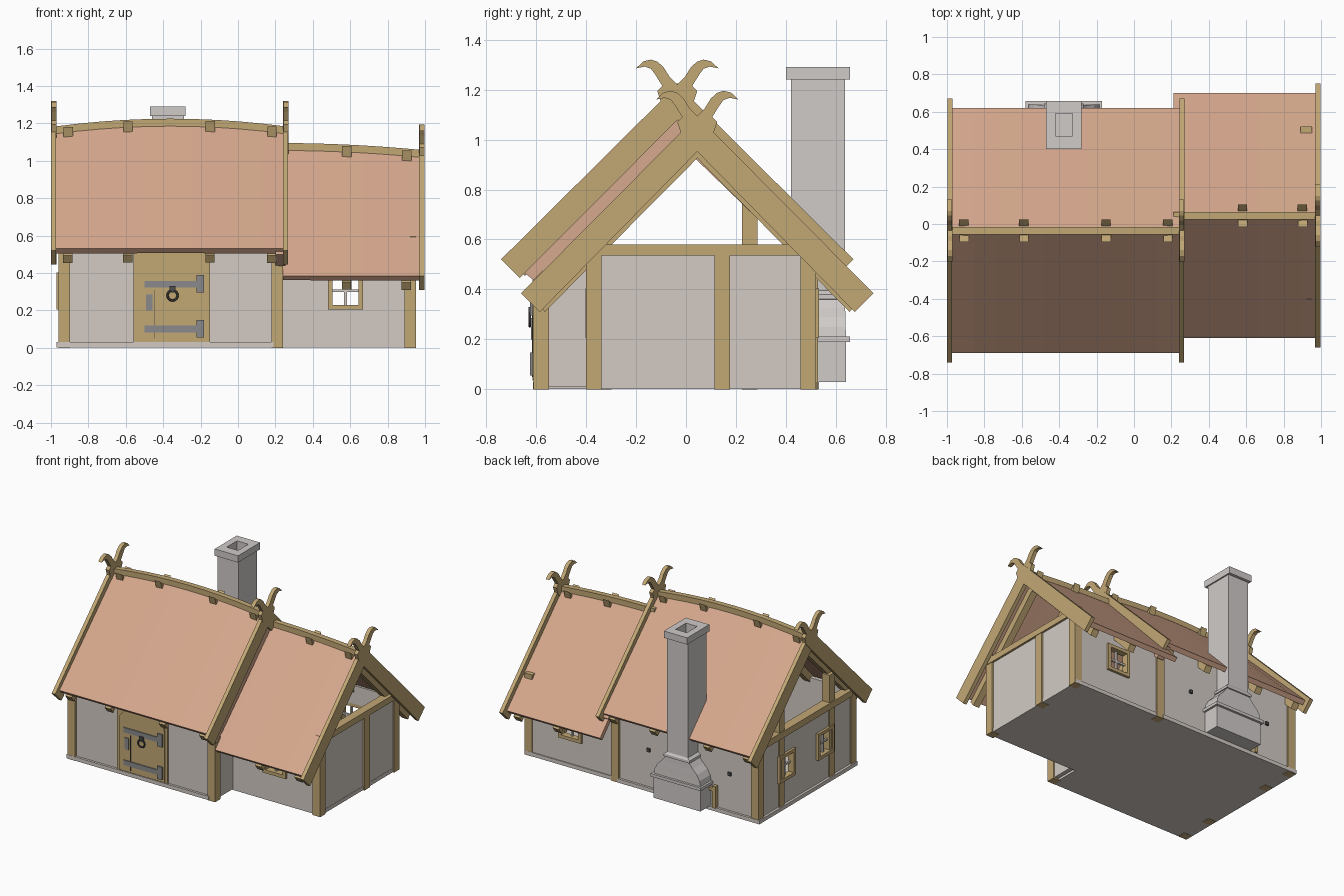
import bpy, bmesh, math

if "Cube" in bpy.data.objects:
    bpy.data.objects.remove(bpy.data.objects["Cube"])

def material(name, r, g, b):
    m = bpy.data.materials.new(name)
    m.diffuse_color = [((c / 255 + 0.055) / 1.055) ** 2.4 for c in (r, g, b)] + [1]
    m.use_nodes = True
    m.node_tree.nodes["Principled BSDF"].inputs["Base Color"].default_value = m.diffuse_color
    return m

WOOD = material("oak timber", 194, 168, 117)
ROOF = material("clay roof", 214, 168, 141)
WALL = material("plaster wall", 211, 203, 196)
STONE = material("chimney stone", 208, 203, 201)
METAL = material("hinge metal", 138, 138, 140)
IRON = material("dark iron", 78, 76, 76)

def finish(name, bm, mat):
    bmesh.ops.recalc_face_normals(bm, faces=bm.faces)
    me = bpy.data.meshes.new(name)
    bm.to_mesh(me)
    bm.free()
    me.materials.append(mat)
    ob = bpy.data.objects.new(name, me)
    bpy.context.collection.objects.link(ob)
    return ob

def add_loft(bm, sections):
    rings = [[bm.verts.new(p) for p in s] for s in sections]
    n = len(rings[0])
    for a, b in zip(rings, rings[1:]):
        for i in range(n):
            bm.faces.new((a[i], a[(i + 1) % n], b[(i + 1) % n], b[i]))
    bm.faces.new(rings[0][::-1])
    bm.faces.new(rings[-1])

def loft(name, sections, mat):
    bm = bmesh.new()
    add_loft(bm, sections)
    return finish(name, bm, mat)

def rect(x0, x1, y0, y1, z):
    return [(x0, y0, z), (x1, y0, z), (x1, y1, z), (x0, y1, z)]

def boxes(name, items, mat):
    bm = bmesh.new()
    for x0, x1, y0, y1, z0, z1 in items:
        add_loft(bm, [rect(x0, x1, y0, y1, z0), rect(x0, x1, y0, y1, z1)])
    return finish(name, bm, mat)

def prism(name, pts, x0, x1, mat):
    return loft(name, [[(x, y, z) for y, z in pts] for x in (x0, x1)], mat)

# ---------- roofs: ridge line, eaves, rafters, barge boards ----------
MAIN = dict(y=-0.035, w=0.655, ze=0.53, x0=-0.975, x1=0.25, zt=1.215, m=0.985,
            ridge=lambda x: 1.205 - 0.042 * ((x + 0.36) / 0.62) ** 2,
            rafters=(-0.91, -0.59, -0.15, 0.18), barges=(-0.985, 0.255))
ANNEX = dict(y=0.045, w=0.655, ze=0.385, x0=0.21, x1=0.975, zt=1.09, m=1.0,
             ridge=lambda x: 1.075 - 0.037 * ((x - 0.21) / 0.77) ** 2,
             rafters=(0.58, 0.90), barges=(0.983,))

def slab(R, x, top, th, cut):
    y, w, ze, zr = R["y"], R["w"], R["ze"], R["ridge"](x)
    m = (zr - ze) / w
    zb = ze - th + m * cut
    return [(x, y - w, ze - top), (x, y, zr - top), (x, y + w, ze - top),
            (x, y + w - cut, zb), (x, y, zr - th), (x, y - w + cut, zb)]

def build_roof(label, R):
    n, y = 10, R["y"]
    xs = [R["x0"] + (R["x1"] - R["x0"]) * i / n for i in range(n + 1)]
    loft(label + "_roof", [slab(R, x, 0, 0.05, 0.025) for x in xs], ROOF)
    loft(label + "_ridge_beam", [[(x, y + a, R["ridge"](x) + b) for a, b in
         ((-.02, -.02), (.02, -.02), (.02, .02), (-.02, .02))] for x in xs], WOOD)
    for x in R["rafters"]:
        zr = R["ridge"](x)
        m = (zr - R["ze"]) / R["w"]
        for k, s in enumerate((-1, 1)):
            pts = [(0.64, -0.05), (-0.06, -0.05), (-0.03, -0.12), (0.61, -0.12)]
            prism(label + "_rafter", [(y + s * u, zr + d - m * u) for u, d in pts],
                  x - 0.025 + 0.002 * k, x + 0.025 + 0.002 * k, WOOD)
    # barge boards cross at the ridge and end in curled horns
    zt, m = R["zt"], R["m"]
    horn = [(-.03, .035), (-.055, .075), (-.08, .097), (-.105, .105), (-.135, .098),
            (-.165, .07), (-.13, .077), (-.105, .068), (-.088, .045), (-.06, .0),
            (-.08, -.02), (-.062, -.075)]
    for x in R["barges"]:
        for k, s in enumerate((-1, 1)):
            pts = [(0.705, -m * 0.705)] + horn + [(0.63, -m * 0.705 - 0.075)]
            prism(label + "_barge_board", [(y + s * u, zt + z) for u, z in pts],
                  x - 0.015 + 0.002 * k, x + 0.013 + 0.002 * k, WOOD)

build_roof("main", MAIN)
build_roof("annex", ANNEX)
# deep closing strip where the main roof meets the annex
loft("roof_junction", [slab(MAIN, x, 0.03, 0.17, 0.08) for x in (0.2, 0.255)], ROOF)

# ---------- floor and walls ----------
boxes("floor", [(-0.97, 0.19, -0.612, 0.532, 0.002, 0.03),
                (0.19, 0.942, -0.385, 0.522, 0.002, 0.03)], WALL)

def place(axis, a0, a1, t0, t1, z0, z1):
    return (a0, a1, t0, t1, z0, z1) if axis == "x" else (t0, t1, a0, a1, z0, z1)

HW, WZ0, WZ1 = 0.08, 0.22, 0.39   # window half width, bottom and top

def wall(name, axis, a0, a1, t0, t1, top, holes=(), out=0):
    items, a = [], a0
    for c in holes:
        items += [place(axis, a, c - HW, t0, t1, 0.01, top),
                  place(axis, c - HW, c + HW, t0, t1, 0.01, WZ0),
                  place(axis, c - HW, c + HW, t0, t1, WZ1, top)]
        a = c + HW
        # window frame and glazing bars
        f0, f1 = (t0 - 0.018, t1) if out < 0 else (t0, t1 + 0.018)
        o, i = HW + 0.014, HW - 0.01
        tm = (t0 + t1) / 2
        boxes("window_frame", [
            place(axis, c - o, c - i, f0, f1, WZ0 - .014, WZ1 + .014),
            place(axis, c + i, c + o, f0, f1, WZ0 - .014, WZ1 + .014),
            place(axis, c - i, c + i, f0, f1, WZ0 - .014, WZ0 + .01),
            place(axis, c - i, c + i, f0, f1, WZ1 - .01, WZ1 + .014)], WOOD)
        boxes("window_bars", [
            place(axis, c - .007, c + .007, tm - .008, tm + .008, WZ0, WZ1),
            place(axis, c - i, c + i, tm - .007, tm + .007, .298, .312)], WALL)
    items.append(place(axis, a, a1, t0, t1, 0.01, top))
    boxes(name, items, WALL)

wall("main_front_wall", "x", -0.95, 0.23, -0.595, -0.565, 0.57)
wall("main_left_wall", "y", -0.59, 0.51, -0.952, -0.922, 0.56, (-0.25, 0.2), -1)
wall("main_right_wall", "y", -0.59, -0.36, 0.2, 0.23, 0.57)
wall("main_back_wall", "x", -0.95, 0.22, 0.485, 0.515, 0.57)
wall("annex_front_wall", "x", 0.21, 0.94, -0.385, -0.355, 0.565, (0.575,), -1)
wall("annex_back_wall", "x", 0.22, 0.94, 0.485, 0.515, 0.54, (0.575,), 1)
wall("annex_right_wall", "y", -0.37, 0.5, 0.91, 0.94, 0.56)

# ---------- timber frame ----------
def post(name, x, y, top):
    boxes(name, [(x - 0.031, x + 0.031, y - 0.031, y + 0.031, 0, top)], WOOD)

for x in (-0.93, 0.21):
    post("main_front_post", x, -0.58, 0.59)
    post("main_back_post", x, 0.497, 0.6)
post("annex_front_post", 0.92, -0.37, 0.595)
post("annex_back_post", 0.92, 0.49, 0.6)
post("annex_gable_post", 0.92, 0.145, 0.54)
post("left_gable_post", -0.93, 0.255, 0.78)
post("left_gable_post", -0.93, -0.33, 0.78)
boxes("annex_gable_beam", [(0.892, 0.955, -0.39, 0.47, 0.535, 0.58)], WOOD)
boxes("left_gable_beam", [(-0.968, -0.9, -0.56, 0.48, 0.53, 0.578)], WOOD)

# ---------- door ----------
boxes("door_frame", [(-0.56, -0.15, -0.606, -0.59, 0.03, 0.55)], WOOD)
arch = [(-0.54, 0.035), (-0.17, 0.035)]
arch += [(-0.355 + 0.185 * math.cos(math.pi * i / 12),
          0.41 + 0.1 * math.sin(math.pi * i / 12)) for i in range(13)]
loft("door_leaf", [[(x, y, z) for x, z in arch] for y in (-0.6, -0.614)], WOOD)
boxes("door_plank_gap", [(-0.447, -0.443, -0.616, -0.612, 0.05, 0.31)], IRON)
for z in (0.1, 0.34):
    boxes("door_hinge", [(-0.5, -0.2, -0.621, -0.612, z - 0.018, z + 0.018),
                         (-0.222, -0.183, -0.625, -0.6, z - 0.045, z + 0.048)], METAL)
boxes("lock_plate", [(-0.492, -0.457, -0.62, -0.612, 0.2, 0.285)], METAL)
boxes("knocker_mount", [(-0.365, -0.335, -0.63, -0.612, 0.295, 0.33)], IRON)
bpy.ops.mesh.primitive_torus_add(location=(-0.35, -0.626, 0.28), major_radius=0.027,
                                 minor_radius=0.006, major_segments=16, minor_segments=6,
                                 rotation=(math.pi / 2, 0, 0))
knocker = bpy.context.object
knocker.name = "knocker_ring"
knocker.data.materials.append(IRON)

# ---------- chimney: base, flared shoulder, shaft, hollow cap ----------
CX = -0.375
rings = [(.19, .5, .64, .03), (.19, .5, .64, .19), (.205, .5, .657, .19), (.205, .5, .657, .212),
         (.19, .5, .64, .212), (.183, .5, .639, .25), (.16, .49, .638, .29), (.125, .48, .637, .325),
         (.098, .47, .637, .36), (.105, .45, .645, .362), (.105, .45, .645, .38),
         (.085, .42, .636, .395), (.085, .42, .636, 1.24), (.095, .4, .657, 1.24),
         (.095, .4, .657, 1.29), (.046, .47, .59, 1.29), (.046, .47, .59, 1.1)]
loft("chimney", [rect(CX - h, CX + h, a, b, z) for h, a, b, z in rings], STONE)

# ---------- small details on the back wall ----------
boxes("chimney_side_prop", [(-0.62, -0.595, 0.515, 0.545, 0.03, 0.19),
                            (-0.62, -0.56, 0.515, 0.54, 0.15, 0.17)], WOOD)
for x in (-0.72, -0.06):
    boxes("wall_anchor", [(x - .012, x + .012, 0.51, 0.528, 0.29, 0.314)], IRON)
